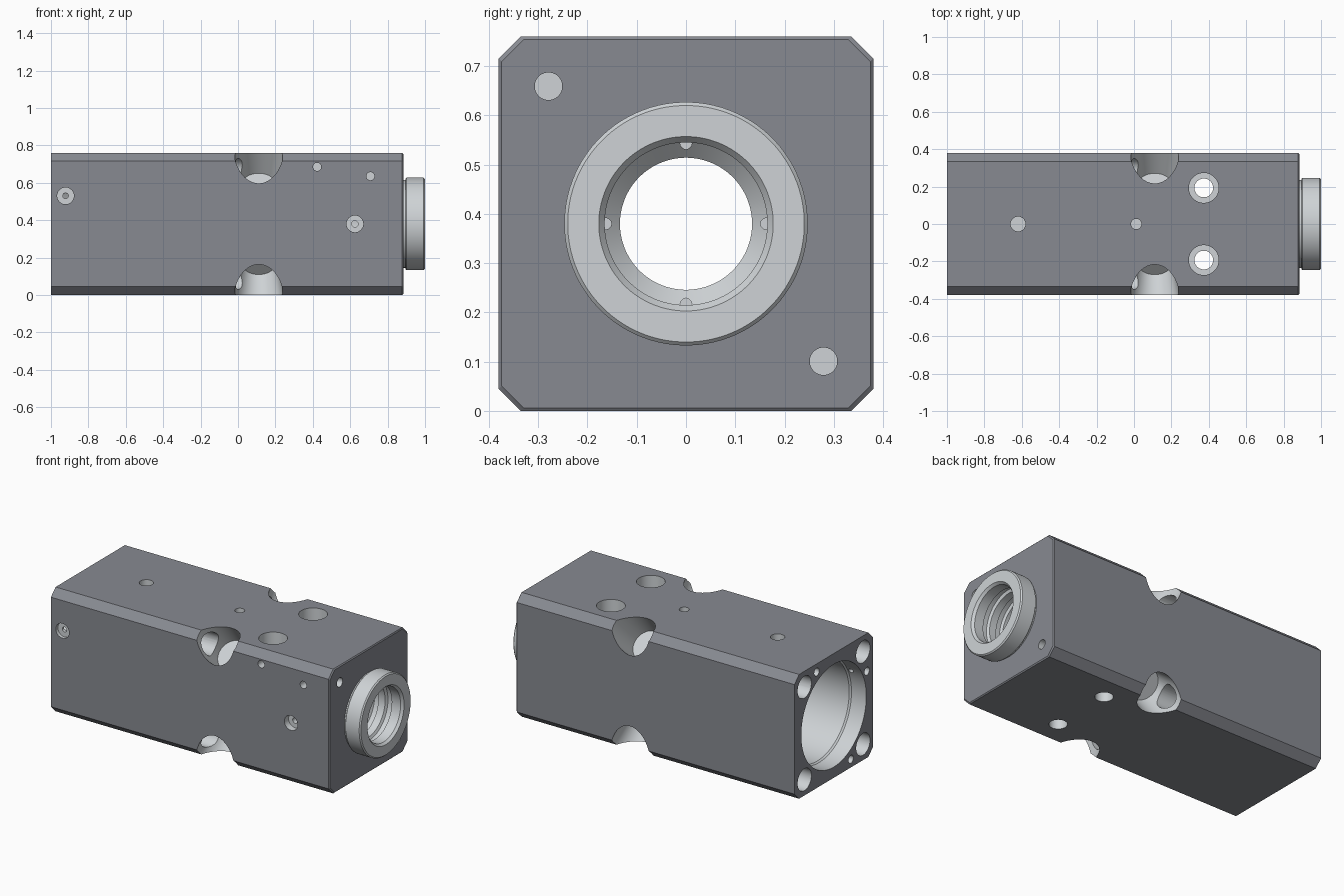
import bpy, bmesh, math
from mathutils import Vector

if "Cube" in bpy.data.objects:
    bpy.data.objects.remove(bpy.data.objects["Cube"])

MID = 0.38   # half width of the block, and height of the main axis


def make_material(name, colour):
    mat = bpy.data.materials.new(name)
    mat.diffuse_color = (*colour, 1)
    mat.use_nodes = True
    mat.node_tree.nodes["Principled BSDF"].inputs["Base Color"].default_value = mat.diffuse_color
    return mat


DARK = make_material("dark_coating", (0.245, 0.255, 0.285))
LIGHT = make_material("bare_metal", (0.62, 0.65, 0.67))


def make_object(name, bm, slot):
    bmesh.ops.recalc_face_normals(bm, faces=bm.faces)
    for f in bm.faces:
        f.material_index = slot
    mesh = bpy.data.meshes.new(name)
    bm.to_mesh(mesh)
    bm.free()
    mesh.materials.append(DARK)
    mesh.materials.append(LIGHT)
    obj = bpy.data.objects.new(name, mesh)
    bpy.context.collection.objects.link(obj)
    return obj


def loft(name, rings, slot):
    """Skin a stack of equal-length rings and cap both ends."""
    bm = bmesh.new()
    loops = [[bm.verts.new(p) for p in ring] for ring in rings]
    n = len(loops[0])
    for a, b in zip(loops, loops[1:]):
        for i in range(n):
            j = (i + 1) % n
            bm.faces.new((a[i], a[j], b[j], b[i]))
    bm.faces.new(loops[0][::-1])
    bm.faces.new(loops[-1])
    return make_object(name, bm, slot)


def turned(name, origin, direction, profile, seg=32):
    """Round bare-metal part: profile is (distance along axis, radius)."""
    d = Vector(direction).normalized()
    u = d.orthogonal().normalized()
    v = d.cross(u)
    o = Vector(origin)
    rings = []
    for t, r in profile:
        rings.append([o + d * t + (u * math.cos(a) + v * math.sin(a)) * r
                      for a in (2 * math.pi * (i + 0.5) / seg for i in range(seg))])
    return loft(name, rings, 1)


def octagon(x, shrink):
    h, c = MID - shrink, 0.045
    k = h - c
    pts = [(h, k), (k, h), (-k, h), (-h, k), (-h, -k), (-k, -h), (k, -h), (h, -k)]
    return [(x, y, MID + z) for y, z in pts]


# chamfered block with a softened right end
body = loft("cylinder_body", [octagon(-1, 0), octagon(0.878, 0), octagon(0.884, 0.006)], 0)

# round boss with an undercut neck
boss = turned("end_boss", (0, 0, MID), (1, 0, 0),
              [(0.80, 0.235), (0.896, 0.235), (0.896, 0.242), (0.901, 0.247),
               (0.993, 0.247), (1.0, 0.240)], 96)

cutters = []


def cut(*args, **kw):
    cutters.append(turned(*args, **kw))


# main bore: wide on the left, narrow in the middle, grooved at the boss
bore = [(-1.05, 0.314), (-0.90, 0.314), (-0.89, 0.306), (-0.05, 0.306),
        (-0.05, 0.134), (0.71, 0.134), (0.74, 0.165)]
for x in (0.79, 0.88):
    bore += [(x, 0.165), (x + 0.008, 0.181), (x + 0.037, 0.181), (x + 0.045, 0.165)]
bore += [(0.985, 0.165), (1.0, 0.177), (1.05, 0.177)]
cut("main_bore", (0, 0, MID), (1, 0, 0), bore, 96)

# tapered pockets on the four long edges, with the bolt holes leading to them
for sy in (-1, 1):
    for sz in (-1, 1):
        cut("edge_pocket", (0.111, 0, MID), (0, sy, sz),
            [(0.288, 0.095), (0.537, 0.133), (0.65, 0.15)], 48)
        cut("bolt_hole", (-1.05, sy * 0.283, MID + sz * 0.283), (1, 0, 0),
            [(0, 0.067), (1.13, 0.067)])

# small holes in the left end
for y, z, r in ((0.165, 0.71, 0.024), (-0.165, 0.05, 0.024), (-0.32, 0.53, 0.024)):
    cut("left_end_hole", (-1.05, y, z), (1, 0, 0), [(0, r), (0.13, r)], 24)

# pin holes in the right face
for s in (-1, 1):
    cut("pin_hole", (0.95, s * 0.279, MID - s * 0.279), (-1, 0, 0),
        [(0, 0.028), (0.15, 0.028)])

# tiny holes in the step inside the boss
for i in range(4):
    a = i * math.pi / 2
    cut("step_hole", (0.77, 0.163 * math.cos(a), MID + 0.163 * math.sin(a)), (-1, 0, 0),
        [(0, 0.012), (0.06, 0.012)], 12)

# stepped ports and plain holes in the front face
for x, z, steps in ((-0.922, 0.53, [(0.07, 0.045), (0.07, 0.015), (0.16, 0.015)]),
                    (0.625, 0.38, [(0.09, 0.045), (0.09, 0.017), (0.30, 0.017)]),
                    (0.423, 0.685, [(0.12, 0.022)]),
                    (0.708, 0.635, [(0.12, 0.022)])):
    cut("front_hole", (x, -0.43, z), (0, 1, 0), [(0, steps[0][1])] + steps)

# blind holes in the top face
for x, r, depth in ((-0.62, 0.04, 0.04), (0.012, 0.028, 0.10)):
    cut("top_hole", (x, 0, 0.81), (0, 0, -1), [(0, r), (0.05 + depth, r)])

# counterbored mounting holes, right through
for y in (-0.193, 0.193):
    cut("mounting_hole", (0.373, y, 0.81), (0, 0, -1),
        [(0, 0.08), (0.17, 0.08), (0.17, 0.05), (0.9, 0.05)], 48)

# join the boss, cut everything, and bake the result
for tool in [boss] + cutters:
    mod = body.modifiers.new(tool.name, 'BOOLEAN')
    mod.operation = 'UNION' if tool is boss else 'DIFFERENCE'
    mod.solver = 'EXACT'
    mod.material_mode = 'INDEX'
    mod.object = tool
    tool.hide_render = True
bpy.context.view_layer.update()
result = bpy.data.meshes.new_from_object(
    body.evaluated_get(bpy.context.evaluated_depsgraph_get()))
body.modifiers.clear()
body.data = result
for tool in [boss] + cutters:
    bpy.data.objects.remove(tool)

bpy.ops.object.select_all(action='DESELECT')
body.select_set(True)
bpy.context.view_layer.objects.active = body
bpy.ops.object.shade_smooth_by_angle(angle=math.radians(30))
